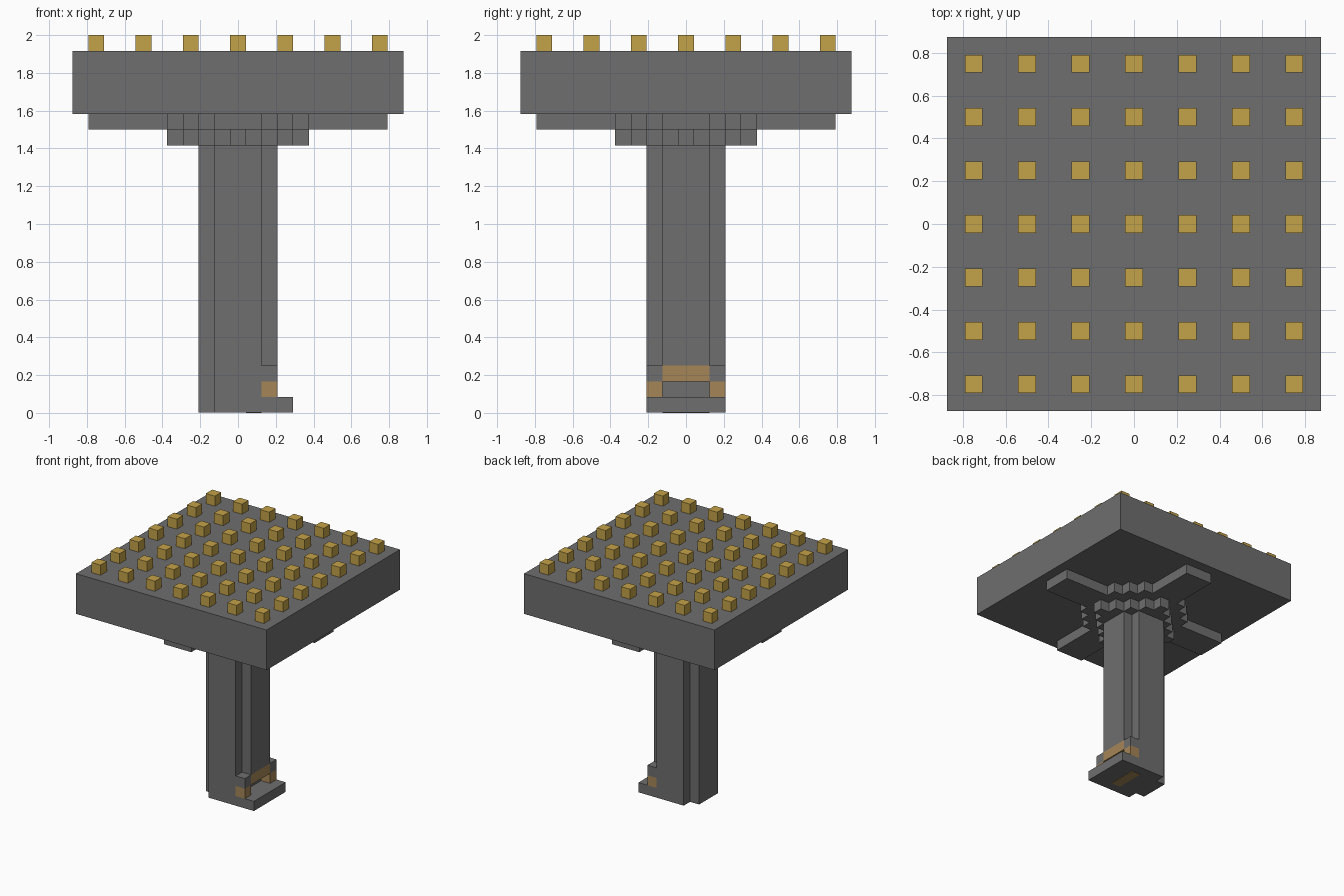
import bpy
import bmesh

cube = bpy.data.objects.get("Cube")
if cube:
    bpy.data.objects.remove(cube, do_unlink=True)

U = 1 / 12  # one block


def material(name, rgb):
    m = bpy.data.materials.new(name)
    m.use_nodes = True
    color = (*rgb, 1)
    m.diffuse_color = color
    m.node_tree.nodes["Principled BSDF"].inputs["Base Color"].default_value = color
    return m


GREY = material("dark_grey", (0.156, 0.156, 0.156))
GOLD = material("gold", (0.55, 0.36, 0.065))
BRONZE = material("bronze", (0.38, 0.24, 0.095))


def prism(name, outline, z0, z1, mat):
    """Extrude an outline (in blocks, anticlockwise) from z0 to z1."""
    bm = bmesh.new()
    base = bm.faces.new([bm.verts.new((x * U, y * U, z0 * U)) for x, y in outline])
    top = bmesh.ops.extrude_face_region(bm, geom=[base])["geom"]
    verts = [v for v in top if isinstance(v, bmesh.types.BMVert)]
    bmesh.ops.translate(bm, verts=verts, vec=(0, 0, (z1 - z0) * U))
    bmesh.ops.recalc_face_normals(bm, faces=bm.faces)
    mesh = bpy.data.meshes.new(name)
    bm.to_mesh(mesh)
    bm.free()
    mesh.materials.append(mat)
    ob = bpy.data.objects.new(name, mesh)
    bpy.context.collection.objects.link(ob)
    return ob


def box(name, x0, x1, y0, y1, z0, z1, mat):
    return prism(name, [(x0, y0), (x1, y0), (x1, y1), (x0, y1)], z0, z1, mat)


def stepped(corners):
    """Outline with four-way symmetry from the outer corners of one quadrant."""
    quarter = []
    for i, (x, y) in enumerate(corners):
        quarter.append((x, y))
        if i + 1 < len(corners):
            quarter.append((corners[i + 1][0], y))
    outline = []
    for _ in range(4):
        outline += quarter
        quarter = [(-y, x) for x, y in quarter]
    return outline


def foot_outline(front):
    """Foot section: notched at the two rear corners, square at the front."""
    side = [(front, 2.5), (-1.5, 2.5), (-1.5, 1.5), (-2.5, 1.5)]
    return side + [(x, -y) for x, y in reversed(side)]


# Top slab with a grid of studs
box("slab", -10.5, 10.5, -10.5, 10.5, 19, 23, GREY)
for i in range(-3, 4):
    for j in range(-3, 4):
        box("stud", 3 * i - .5, 3 * i + .5, 3 * j - .5, 3 * j + .5, 23, 24, GOLD)

# Stepped supports under the slab
arms = [(9.5, 1.5), (4.5, 2.5), (3.5, 3.5), (2.5, 4.5), (1.5, 9.5)]
prism("cross_bracket", stepped(arms), 18, 19, GREY)
diamond = [(4.5 - k, .5 + k) for k in range(5)]
prism("stepped_collar", stepped(diamond), 17, 18, GREY)

# Column with notched corners
prism("column", stepped([(2.5, 1.5), (1.5, 2.5)]), 3, 17, GREY)

# Foot with an alcove in its side
prism("ankle", foot_outline(1.5), 1, 3, GREY)
prism("sole", foot_outline(3.5), .04, 1, GREY)
box("alcove_lintel", 1.5, 2.5, -1.5, 1.5, 2, 3, BRONZE)
for y in (-2.5, 1.5):
    box("alcove_post", 1.5, 2.5, y, y + 1, 1, 2, BRONZE)
    box("alcove_cap", 1.5, 2.5, y, y + 1, 2, 3, GREY)
box("sole_stripe", .5, 1.5, -1.5, 1.5, 0, .05, BRONZE)
